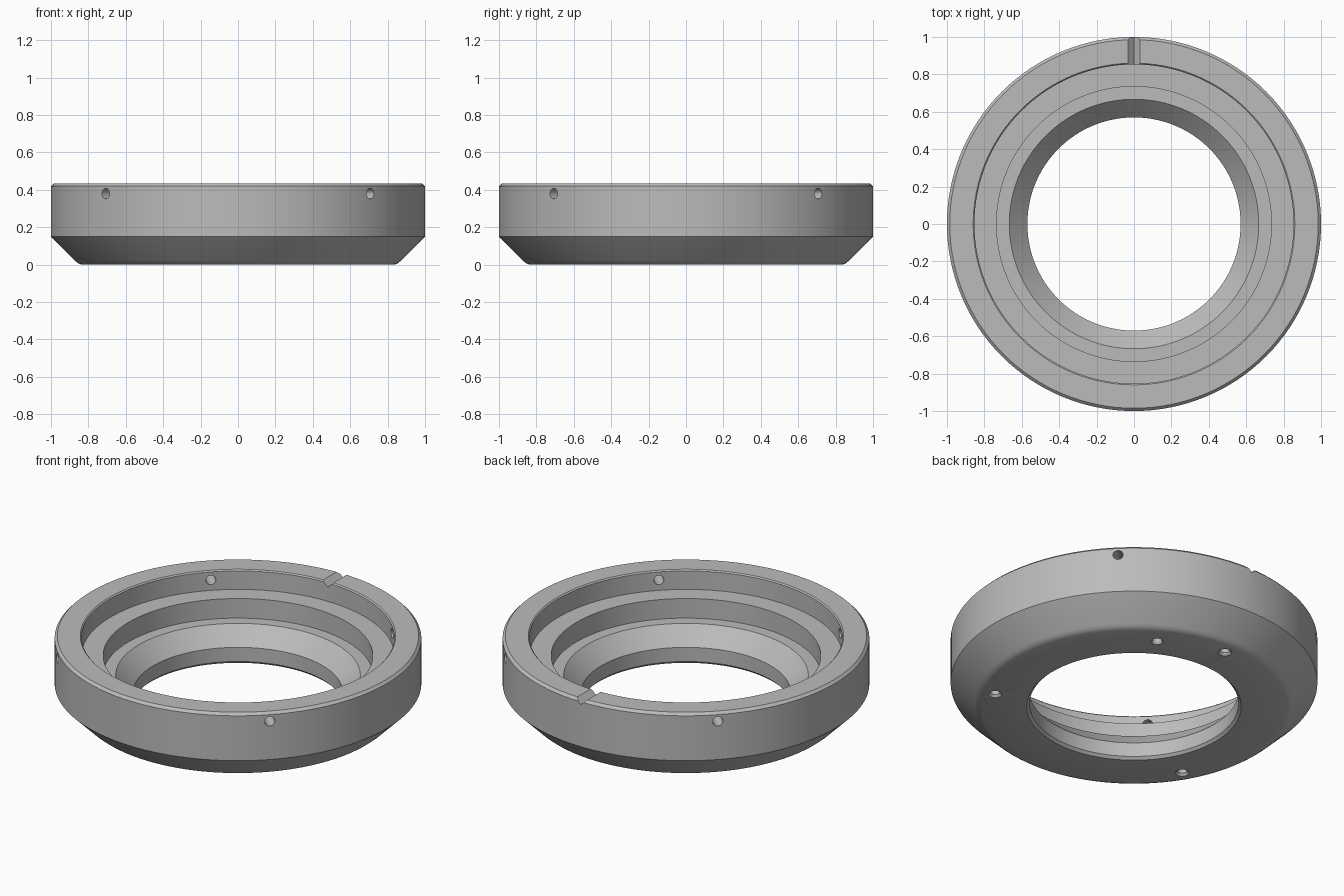
import bpy, bmesh, math
from mathutils import Matrix, Vector

if "Cube" in bpy.data.objects:
    bpy.data.objects.remove(bpy.data.objects["Cube"], do_unlink=True)

grey = bpy.data.materials.new("machined_grey")
grey.use_nodes = True
colour = (0.5, 0.5, 0.5, 1)
grey.diffuse_color = colour
grey.node_tree.nodes["Principled BSDF"].inputs["Base Color"].default_value = colour


def make_object(name, bm):
    bmesh.ops.recalc_face_normals(bm, faces=bm.faces)
    mesh = bpy.data.meshes.new(name)
    bm.to_mesh(mesh)
    bm.free()
    mesh.materials.append(grey)
    obj = bpy.data.objects.new(name, mesh)
    bpy.context.collection.objects.link(obj)
    return obj


def revolve(name, profile, steps=128):
    bm = bmesh.new()
    rings = []
    for i in range(steps):
        a = math.tau * i / steps
        rings.append([bm.verts.new((r * math.cos(a), r * math.sin(a), z))
                      for r, z in profile])
    n = len(profile)
    for i in range(steps):
        here, there = rings[i], rings[(i + 1) % steps]
        for j in range(n):
            k = (j + 1) % n
            bm.faces.new((here[j], there[j], there[k], here[k]))
    return make_object(name, bm)


def add_plug(bm, start, end, r1, r2, sides=24):
    """Cone or cylinder between two points."""
    start, end = Vector(start), Vector(end)
    axis = end - start
    turn = axis.to_track_quat("Z", "Y").to_matrix().to_4x4()
    place = Matrix.Translation((start + end) / 2) @ turn
    bmesh.ops.create_cone(bm, cap_ends=True, segments=sides, radius1=r1,
                          radius2=r2, depth=axis.length, matrix=place)


def polar(radius, degrees, z):
    a = math.radians(degrees)
    return (radius * math.cos(a), radius * math.sin(a), z)


# Stepped ring body: outer wall, top rim, inner shelves, cone and bore
body = revolve("ring_body", [
    (0.835, 0), (0.855, 0.008), (0.87, 0.02), (1, 0.15), (1, 0.42),
    (0.985, 0.435), (0.86, 0.435), (0.853, 0.428), (0.853, 0.317),
    (0.735, 0.317), (0.735, 0.199), (0.667, 0.199), (0.57, 0.1),
    (0.57, 0.015), (0.585, 0)])

# Four radial holes through the rim, and a V groove at the back
holes = bmesh.new()
for angle in (45, 135, 225, 315):
    add_plug(holes, polar(0.8, angle, 0.38), polar(1.1, angle, 0.38), 0.028, 0.028)
add_plug(holes, (0, 0.8, 0.435), (0, 1.1, 0.435), 0.033, 0.033, 4)

# Blind holes in the underside, with countersunk mouths
sinks = bmesh.new()
for radius, angle in ((0.77, 90), (0.77, 210), (0.77, 330), (0.72, 60)):
    add_plug(holes, polar(radius, angle, -0.05), polar(radius, angle, 0.11), 0.026, 0.026)
    if angle != 60:
        add_plug(sinks, polar(radius, angle, -0.01), polar(radius, angle, 0.02), 0.046, 0.02)
    else:
        add_plug(sinks, polar(radius, angle, -0.01), polar(radius, angle, 0.02), 0.039, 0.02)

bpy.context.view_layer.objects.active = body
for name, bm in (("hole_cutter", holes), ("countersink_cutter", sinks)):
    cutter = make_object(name, bm)
    cutter.hide_render = True
    mod = body.modifiers.new(name, "BOOLEAN")
    mod.operation = "DIFFERENCE"
    mod.solver = "EXACT"
    mod.object = cutter
    bpy.ops.object.modifier_apply(modifier=mod.name)
    bpy.data.objects.remove(cutter, do_unlink=True)

# Smooth curved walls, crisp machined edges
for obj in bpy.context.selected_objects:
    obj.select_set(False)
body.select_set(True)
bpy.ops.object.shade_smooth_by_angle(angle=math.radians(30))
